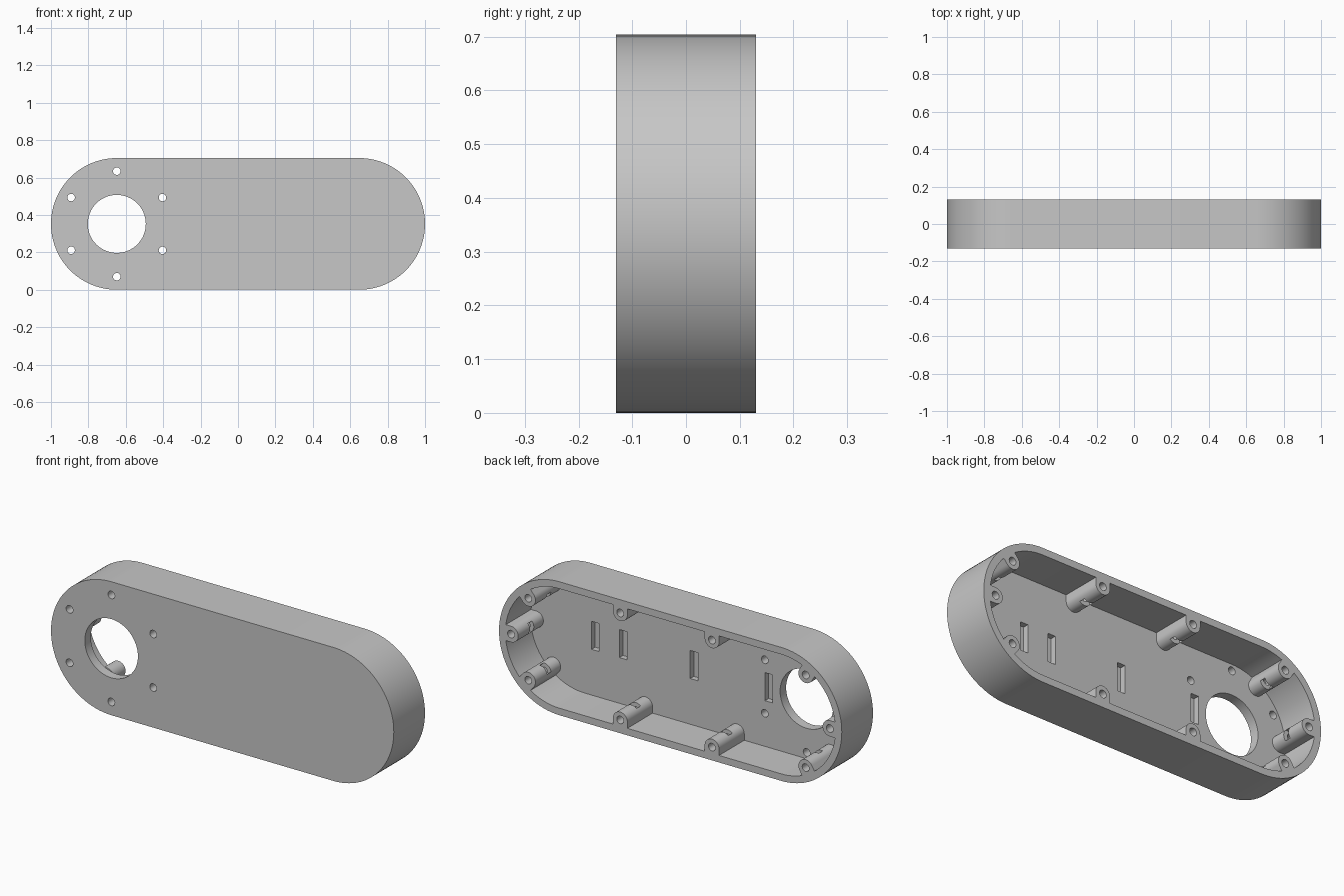
import bpy, bmesh
from math import cos, sin, pi, radians
from mathutils import Vector

if "Cube" in bpy.data.objects:
    bpy.data.objects.remove(bpy.data.objects["Cube"])

R, HALF, DEPTH = 0.352, 0.648, 0.13   # end radius, half straight length, half depth
WALL, FLOOR = 0.037, -0.08            # rim thickness, inside face of the front plate
BOSS_R, BOSS_AT = 0.042, 0.282        # screw boss radius, distance from the centre line
BEYOND = 0.2                          # cutters run past the open back


def arc(cx, cz, r, start, end, n):
    return [Vector((cx + r * cos(start + (end - start) * i / n),
                    cz + r * sin(start + (end - start) * i / n))) for i in range(n + 1)]


def circle(cx, cz, r, n=32):
    return arc(cx, cz, r, 0, 2 * pi, n)[:-1]


def stadium(r):
    return (arc(HALF, R, r, -pi / 2, pi / 2, 48)
            + arc(-HALF, R, r, pi / 2, 3 * pi / 2, 48))


def rect(cx, cz, w, h):
    return [Vector((cx + sx * w / 2, cz + sz * h / 2))
            for sx, sz in ((-1, -1), (1, -1), (1, 1), (-1, 1))]


def prisms(name, parts):
    """Extrude (outline, y0, y1) parts along y into one object."""
    bm = bmesh.new()
    for outline, y0, y1 in parts:
        a = [bm.verts.new((p.x, y0, p.y)) for p in outline]
        b = [bm.verts.new((p.x, y1, p.y)) for p in outline]
        bm.faces.new(a)
        bm.faces.new(b[::-1])
        for i in range(len(a)):
            j = (i + 1) % len(a)
            bm.faces.new((a[j], a[i], b[i], b[j]))
    bmesh.ops.recalc_face_normals(bm, faces=bm.faces[:])
    mesh = bpy.data.meshes.new(name)
    bm.to_mesh(mesh)
    bm.free()
    obj = bpy.data.objects.new(name, mesh)
    bpy.context.collection.objects.link(obj)
    return obj


def cut(obj, cutter):
    cutter.hide_render = True
    mod = obj.modifiers.new("cut", 'BOOLEAN')
    mod.operation, mod.solver, mod.object = 'DIFFERENCE', 'EXACT', cutter
    bpy.context.view_layer.objects.active = obj
    bpy.ops.object.modifier_apply(modifier=mod.name)
    bpy.data.objects.remove(cutter)


# Screw bosses: centre and outward direction
bosses = []
for end, angles in ((1, (-50, 0, 50)), (-1, (-60, 0, 60))):
    for deg in angles:
        d = Vector((end * cos(radians(deg)), sin(radians(deg))))
        bosses.append((Vector((end * HALF, R)) + d * BOSS_AT, d))
for x in (0.293, -0.242):
    for side in (1, -1):
        d = Vector((0, side))
        bosses.append((Vector((x, R)) + d * BOSS_AT, d))


def boss_outline(c, d):
    t = Vector((-d.y, d.x))
    curve = [c + t * BOSS_R * cos(pi * i / 20) - d * BOSS_R * sin(pi * i / 20)
             for i in range(21)]
    return curve + [c - t * BOSS_R + d * 0.05, c + t * BOSS_R + d * 0.05]


def nut_outline(c, d):
    t = Vector((-d.y, d.x)) * 0.028
    return [c + d * 0.028 + t, c + d * 0.028 - t, c - d * 0.07 - t, c - d * 0.07 + t]


# Shell with the inside hollowed around the bosses
housing = prisms("housing", [(stadium(R), -DEPTH, DEPTH)])
cavity = prisms("cavity_cutter", [(stadium(R - WALL), FLOOR, BEYOND)])
cut(cavity, prisms("boss_cutter",
                   [(boss_outline(c, d), FLOOR - 0.03, BEYOND + 0.1) for c, d in bosses]))
cut(housing, cavity)

# Shaft hole, ring of mounting holes, floor pockets and screw holes
holes = [(circle(-HALF, R, 0.155, 64), -BEYOND, 0)]
for k in range(6):
    a = radians(30 + 60 * k)
    holes.append((circle(-HALF + 0.282 * cos(a), R + 0.282 * sin(a), 0.02), -BEYOND, 0))
for x in (0.585, 0.422, 0.009, -0.427):
    holes.append((rect(x, R, 0.045, 0.148), -0.11, 0))
for c, d in bosses:
    holes.append((circle(c.x, c.y, 0.02, 24), -0.03, BEYOND))
cut(housing, prisms("hole_cutter", holes))

# Nut slots on the inner side of each boss
cut(housing, prisms("nut_cutter", [(nut_outline(c, d), 0.0, 0.033) for c, d in bosses]))

# Grey finish
grey = bpy.data.materials.new("plain grey")
grey.use_nodes = True
colour = (0.57, 0.57, 0.57, 1)
grey.diffuse_color = colour
grey.node_tree.nodes["Principled BSDF"].inputs["Base Color"].default_value = colour
housing.data.materials.clear()
housing.data.materials.append(grey)

bpy.ops.object.select_all(action='DESELECT')
housing.select_set(True)
bpy.context.view_layer.objects.active = housing
bpy.ops.object.shade_smooth_by_angle(angle=radians(30))
